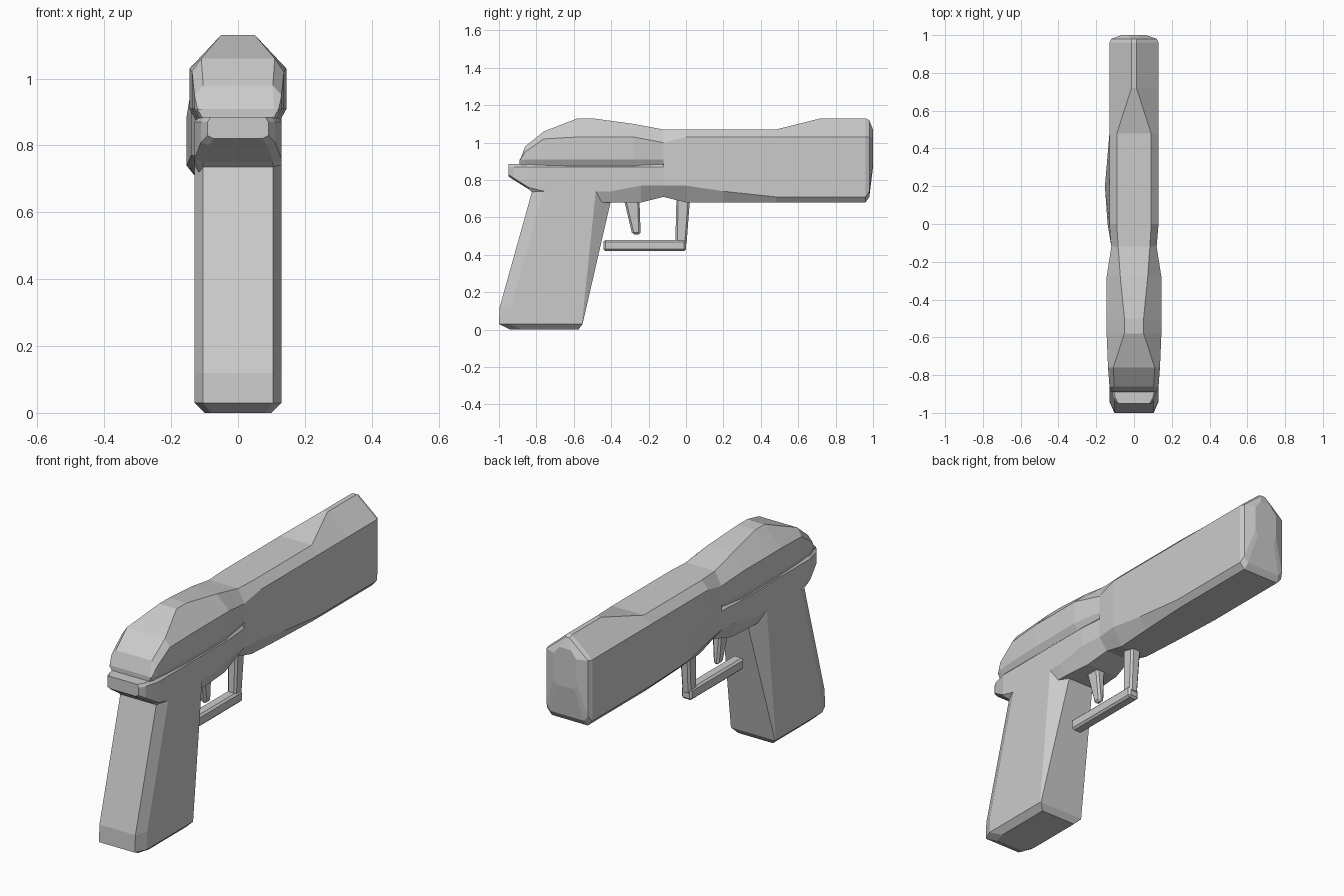
import bpy
import bmesh
from mathutils import Vector

cube = bpy.data.objects.get("Cube")
if cube:
    bpy.data.objects.remove(cube, do_unlink=True)

grey = bpy.data.materials.new("plain grey")
grey.use_nodes = True
grey.diffuse_color = (0.6, 0.6, 0.6, 1)
grey.node_tree.nodes["Principled BSDF"].inputs["Base Color"].default_value = grey.diffuse_color

# Shared levels and widths
EDGE = 0.03
HALF = 0.13
FLOOR = 0.68
STEP = 0.87
SHOULDER = 1.03
ROOF = 1.07
PEAK = 1.13
SEAM = -0.12
TAIL = -0.95
WAIST = HALF - EDGE / 3
SWELL = HALF + EDGE / 2


def finish(name, bm):
    """Turn a bmesh into a named grey object."""
    bmesh.ops.recalc_face_normals(bm, faces=bm.faces)
    mesh = bpy.data.meshes.new(name)
    bm.to_mesh(mesh)
    bm.free()
    mesh.materials.append(grey)
    part = bpy.data.objects.new(name, mesh)
    bpy.context.collection.objects.link(part)
    return part


def loft(name, rings):
    """Skin a list of equal-sized point rings and cap both ends."""
    bm = bmesh.new()
    loops = [[bm.verts.new(point) for point in ring] for ring in rings]
    for near, far in zip(loops, loops[1:]):
        for i in range(len(near)):
            bm.faces.new((near[i - 1], near[i], far[i], far[i - 1]))
    bm.faces.new(loops[0])
    bm.faces.new(loops[-1])
    return finish(name, bm)


def section(y, bottom=FLOOR, top=ROOF, shoulder=SHOULDER, width=HALF,
            keel=EDGE, sole=0.8, crown=0.7, bulge=0):
    """Upright chamfered section; bulge swells the lower right side."""
    low = bottom + keel
    middle = (low + shoulder) / 2
    left = [
        (width * sole, bottom), (width, low), (width, middle),
        (width, shoulder), (width * crown, top),
    ]
    right = [
        (-width * crown, top), (-width, shoulder), (-width - bulge, middle),
        (-width - bulge, low), (-width * sole, bottom),
    ]
    return [(x, y, z) for x, z in left + right]


# Front half of the upper body, ending in a ridged muzzle
loft("barrel_housing", [
    section(SEAM, bottom=FLOOR + EDGE, shoulder=1, width=WAIST, keel=EDGE * 2, sole=0.6),
    section(0, keel=EDGE * 3, sole=0.6, bulge=EDGE / 3),
    section(0.2, keel=EDGE * 2, sole=0.7, bulge=EDGE * 0.8),
    section(0.48),
    section(0.72, top=PEAK, crown=0.1),
    section(0.96, top=PEAK, crown=0.1),
    section(0.98, bottom=FLOOR + EDGE, top=PEAK - EDGE / 3, width=WAIST, crown=0.1),
    section(1, bottom=STEP, top=ROOF, width=HALF / 2, crown=0.5),
])

# Humped rear slide, undercut along its lower edge
hump = {"bottom": STEP, "sole": 0.85, "keel": EDGE * 1.3}
loft("rear_slide", [
    section(-0.89, top=STEP + EDGE, shoulder=STEP + EDGE, width=WAIST, crown=0.9, **hump),
    section(-0.86, top=0.98, shoulder=0.95, crown=0.8, **hump),
    section(-0.76, top=1.06, shoulder=1.02, width=HALF + EDGE / 4, crown=0.8, **hump),
    section(-0.58, top=PEAK, width=SWELL, crown=0.35, **hump),
    section(-0.5, top=PEAK, width=SWELL, crown=0.35, **hump),
    section(-0.28, top=PEAK - EDGE, width=SWELL, crown=0.5, **hump),
    section(SEAM, shoulder=1, width=WAIST, **hump),
])

# Lower frame with the tail projecting over the hand
deck = {"top": STEP + EDGE / 2, "shoulder": STEP, "crown": 0.9}
loft("frame", [
    section(TAIL, bottom=0.82, width=HALF * 0.7, keel=EDGE / 3, **deck),
    section(TAIL + EDGE, bottom=0.8, width=HALF * 0.85, keel=EDGE / 3, **deck),
    section(-0.84, bottom=0.75, keel=EDGE / 3, **deck),
    section(-0.76, keel=EDGE * 2, **deck),
    section(-0.4, keel=EDGE * 2, **deck),
    section(-0.24, keel=EDGE * 3, sole=0.7, **deck),
    section(SEAM, bottom=FLOOR + EDGE, width=WAIST, keel=EDGE * 2, sole=0.6, **deck),
])


def grip_ring(z, inset=0):
    """Level section of the raked grip; its front corners narrow with height."""
    back = max(-1, 0.28 * z - 1.03) + inset * 2
    front = 0.23 * z - 0.56 - inset / 2
    width = HALF - inset
    half = [
        (width * 0.8, back), (width, back + EDGE * 2),
        (width, front - z / 8), (width - z / 12, front),
    ]
    return [(x, y, z) for x, y in half] + [(-x, y, z) for x, y in reversed(half)]


loft("grip", [grip_ring(0, inset=EDGE), grip_ring(EDGE), grip_ring(EDGE * 4), grip_ring(FLOOR + EDGE * 2)])


def block(name, centre, size, taper=1, lean=0):
    """Chamfered bar whose lower end can narrow and swing forward."""
    bm = bmesh.new()
    bmesh.ops.create_cube(bm, size=1)
    for vert in bm.verts:
        if vert.co.z < 0:
            vert.co.x *= taper
            vert.co.y *= taper
        shift = -lean * vert.co.z
        vert.co = Vector(centre) + vert.co * Vector(size)
        vert.co.y += shift
    bmesh.ops.bevel(bm, geom=bm.edges[:], offset=EDGE / 3, segments=1, affect="EDGES")
    return finish(name, bm)


# Trigger and its guard
block("trigger", (0, -0.28, 0.62), (EDGE * 2, EDGE * 3, 0.22), taper=0.5, lean=EDGE)
block("guard_post", (0, -0.02, 0.6), (EDGE * 2, EDGE * 2.5, 0.3), taper=0.8, lean=-EDGE / 2)
block("guard_bar", (0, -0.22, 0.45), (EDGE * 2, 0.44, EDGE * 2))
